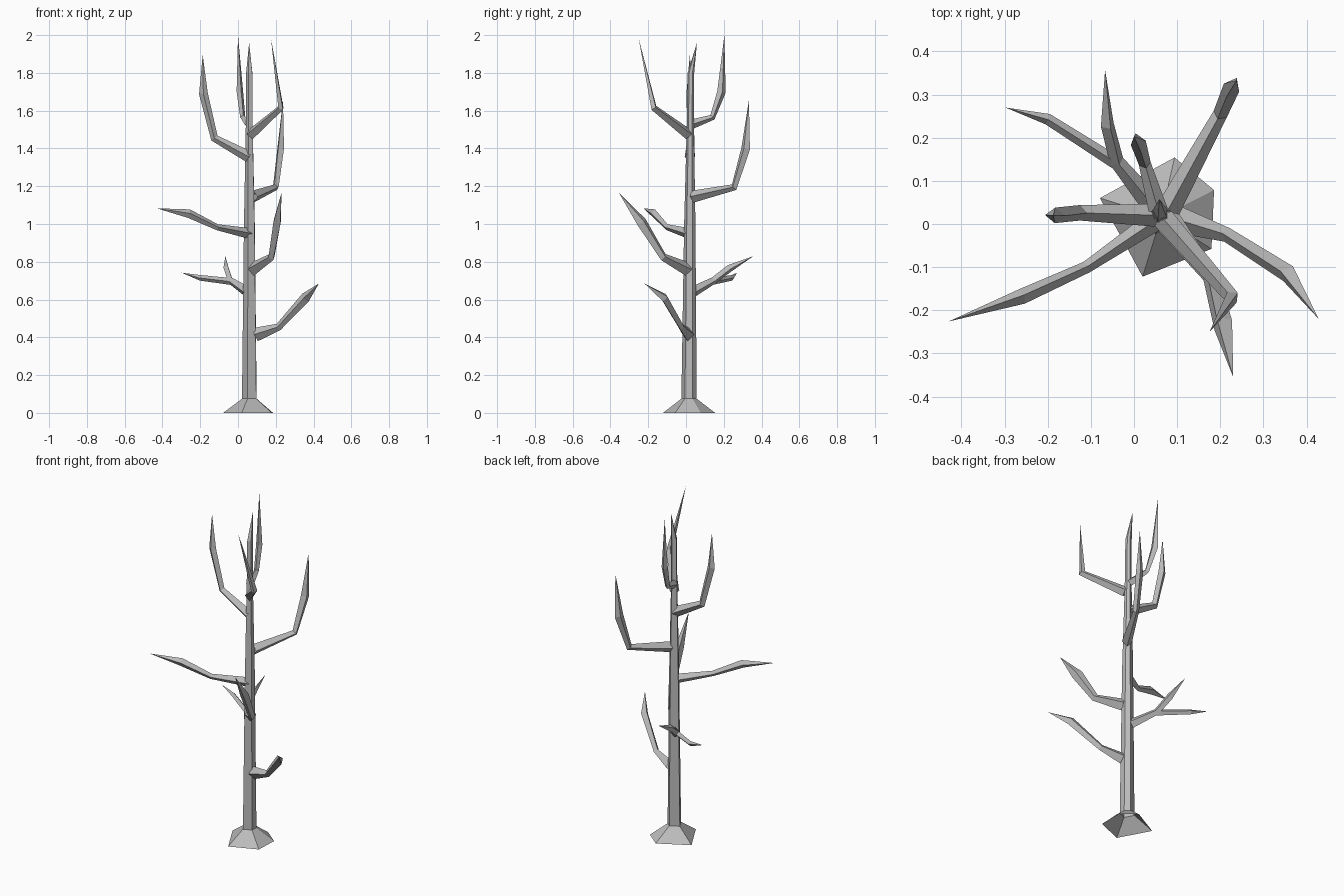
import bpy, bmesh, math
from mathutils import Vector

if "Cube" in bpy.data.objects:
    bpy.data.objects.remove(bpy.data.objects["Cube"])

bark = bpy.data.materials.new("grey bark")
bark.diffuse_color = (0.5, 0.5, 0.5, 1)
bark.use_nodes = True
bark.node_tree.nodes["Principled BSDF"].inputs["Base Color"].default_value = bark.diffuse_color


def skin(name, rings, tip):
    """Bridge rings of points with flat quads and close them in a point."""
    bm = bmesh.new()
    vr = [[bm.verts.new(p) for p in r] for r in rings]
    end = bm.verts.new(tip)
    n = len(vr[0])
    for i in range(n):
        j = (i + 1) % n
        for a, b in zip(vr, vr[1:]):
            bm.faces.new((a[i], a[j], b[j], b[i]))
        bm.faces.new((vr[-1][i], vr[-1][j], end))
    me = bpy.data.meshes.new(name)
    bm.to_mesh(me)
    bm.free()
    me.materials.append(bark)
    bpy.context.collection.objects.link(bpy.data.objects.new(name, me))


def branch(name, points, radii):
    """Four-sided limb along a bent path, deeper than wide, tapering to a point."""
    pts = [Vector(p) for p in points]
    d = pts[1] - pts[0]
    side = Vector((-d.y, d.x, 0)).normalized()   # horizontal, across the limb
    rings = []
    for k, r in enumerate(radii):
        t = (pts[k + 1] - pts[k]).normalized()
        if k:
            t = (t + (pts[k] - pts[k - 1]).normalized()).normalized()
        u = (side - t * side.dot(t)).normalized()
        v = t.cross(u) * (1.3 if k == 2 else 1.15)
        rings.append([pts[k] + r * (math.cos(a) * u + math.sin(a) * v)
                      for a in (i * math.pi / 2 for i in range(4))])
    skin(name, rings, pts[-1])


# trunk with flared root, open underneath
ANGLES = [math.radians(a) for a in (26, 75, 162, 255, 329)]
SECTIONS = [(0.057, 0.016, 0, 0.143), (0.061, 0.016, 0.075, 0.042),
            (0.061, 0.02, 1.0, 0.031), (0.06, 0.023, 1.5, 0.02),
            (0.06, 0.026, 1.8, 0.018)]
skin("trunk", [[(x + r * math.cos(a), y + r * math.sin(a), z) for a in ANGLES]
               for x, y, z, r in SECTIONS], (0.059, 0.058, 1.96))

# limbs from bottom to top
branch("low_right_branch", [(.095, .012, .415), (.215, -.025, .455),
       (.357, -.115, .61), (.428, -.22, .685)], (.032, .017, .021))
branch("low_back_branch", [(.05, .035, .64), (-.04, .145, .70),
       (-.062, .23, .765), (-.067, .357, .83)], (.026, .017, .016))
branch("low_back_fork", [(-.03, .135, .695), (-.20, .243, .715),
       (-.298, .27, .742)], (.016, .013))
branch("front_right_branch", [(.075, .01, .76), (.177, -.12, .825),
       (.207, -.235, 1.01), (.23, -.355, 1.165)], (.032, .019, .024))
branch("front_left_branch", [(.06, .015, .95), (-.11, -.10, .983),
       (-.26, -.168, 1.055), (-.43, -.226, 1.083)], (.025, .014, .018))
branch("back_right_branch", [(.08, .035, 1.145), (.2, .255, 1.195),
       (.226, .316, 1.4), (.238, .333, 1.655)], (.028, .017, .02))
branch("left_branch", [(.06, .02, 1.355), (-.125, .026, 1.455),
       (-.183, .02, 1.69), (-.187, .02, 1.895)], (.027, .018, .018))
branch("back_upper_branch", [(.055, .035, 1.53), (.025, .14, 1.565),
       (.01, .188, 1.7), (0, .203, 2.0)], (.022, .014, .018))
branch("front_upper_branch", [(.068, .012, 1.475), (.227, -.17, 1.615),
       (.175, -.25, 1.98)], (.026, .017))
